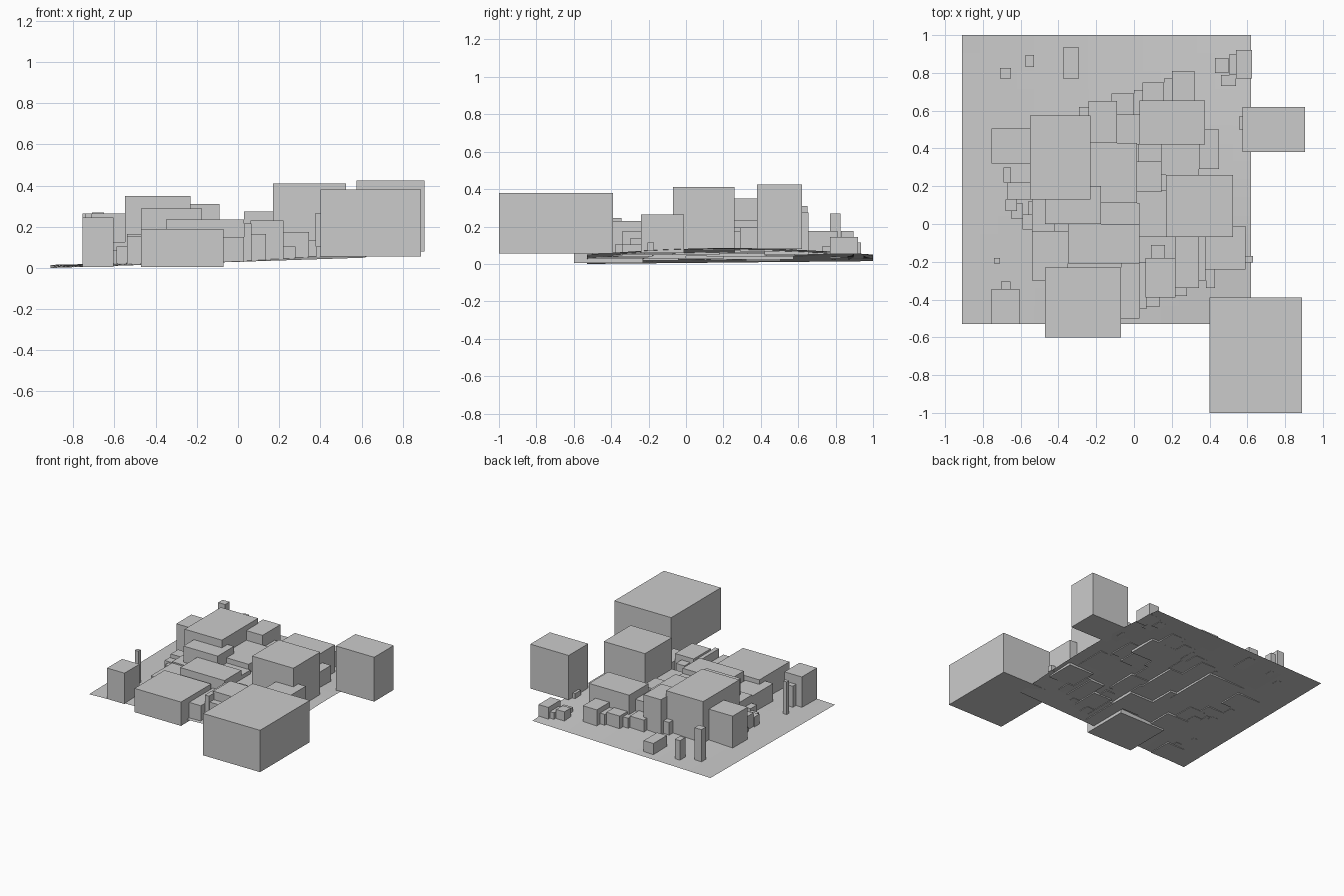
import bpy, bmesh, math


def ground_z(x, y):
    # gently sloping, slightly crowned terrain
    u = min(max((x + 0.91) / 1.53, 0), 1)
    v = min(max((y + 0.53) / 1.53, 0), 1)
    return 0.005 + 0.05 * u + 0.015 * v * (1 - u) + 0.035 * u * math.sin(math.pi * v)


def finish(bm, name):
    me = bpy.data.meshes.new(name)
    bm.to_mesh(me)
    bm.free()
    bpy.context.collection.objects.link(bpy.data.objects.new(name, me))


def block(name, x0, x1, y0, y1, top, base=None):
    if base is None:
        base = min(ground_z(x, y) for x in (x0, x1) for y in (y0, y1))
    bm = bmesh.new()
    bmesh.ops.create_cube(bm, size=1)
    for v in bm.verts:
        v.co = (x1 if v.co.x > 0 else x0, y1 if v.co.y > 0 else y0,
                top if v.co.z > 0 else base)
    finish(bm, name)


def blocks(name, rows):
    for i, r in enumerate(rows):
        block(f"{name}_{i + 1}", *r)


# terrain sheet
bm = bmesh.new()
bmesh.ops.create_grid(bm, x_segments=16, y_segments=16, size=0.765)
for v in bm.verts:
    v.co.x -= 0.145
    v.co.y += 0.235
    v.co.z = ground_z(v.co.x, v.co.y)
finish(bm, "terrain")

# large outer blocks
block("front_right_hall", 0.40, 0.89, -1.0, -0.39, 0.385, 0.06)
block("right_hall", 0.575, 0.905, 0.38, 0.62, 0.43, 0.085)
block("centre_tower", 0.17, 0.525, -0.07, 0.26, 0.415, 0.08)
block("left_tower", -0.55, -0.23, 0.13, 0.575, 0.355)
block("front_hall", -0.47, -0.07, -0.6, -0.23, 0.195, 0.01)
block("back_hall", 0.03, 0.375, 0.42, 0.655, 0.28)

# mid-sized buildings in the dense core
blocks("core_building", [
    (-0.47, -0.175, 0.0, 0.2, 0.295),
    (-0.24, 0.015, 0.11, 0.43, 0.24),
    (-0.24, -0.09, 0.43, 0.65, 0.315),
    (-0.755, -0.55, 0.32, 0.505, 0.27),
    (-0.35, 0.03, -0.21, 0.0, 0.24),
    (-0.175, 0.03, -0.01, 0.11, 0.20),
    (0.375, 0.59, -0.24, -0.01, 0.27),
    (0.06, 0.22, -0.39, -0.18, 0.235),
    (0.09, 0.165, -0.2, -0.11, 0.20),
    (-0.54, -0.35, -0.3, -0.04, 0.16),
    (0.345, 0.45, 0.29, 0.5, 0.20),
    (0.015, 0.145, 0.17, 0.33, 0.20),
    (0.01, 0.17, -0.07, 0.18, 0.17),
    (-0.09, 0.03, 0.42, 0.58, 0.22),
    (0.145, 0.345, 0.26, 0.42, 0.18),
    (0.2, 0.32, 0.655, 0.81, 0.18),
    (-0.755, -0.605, -0.53, -0.345, 0.25),
])

# lower buildings filling the gaps
blocks("low_building", [
    (0.22, 0.345, -0.34, -0.07, 0.18),
    (0.22, 0.28, -0.38, -0.34, 0.11),
    (0.345, 0.38, -0.3, -0.07, 0.14),
    (0.38, 0.43, -0.34, -0.22, 0.11),
    (-0.07, 0.03, -0.5, -0.21, 0.155),
    (0.03, 0.065, -0.45, -0.2, 0.22),
    (0.065, 0.135, -0.44, -0.36, 0.17),
    (0.02, 0.18, 0.33, 0.42, 0.16),
    (-0.54, -0.42, -0.04, 0.13, 0.17),
])

# stepped row along the back
blocks("back_row", [
    (-0.29, -0.24, 0.575, 0.62, 0.14),
    (-0.12, 0.0, 0.58, 0.69, 0.14),
    (0.0, 0.05, 0.58, 0.71, 0.13),
    (0.045, 0.16, 0.65, 0.75, 0.15),
    (0.16, 0.2, 0.655, 0.77, 0.14),
])

# small sheds at the left
blocks("left_shed", [
    (-0.67, -0.51, 0.13, 0.22, 0.13),
    (-0.69, -0.65, 0.22, 0.3, 0.06),
    (-0.68, -0.62, 0.07, 0.13, 0.10),
    (-0.65, -0.59, 0.03, 0.11, 0.09),
    (-0.59, -0.52, -0.03, 0.05, 0.11),
    (-0.56, -0.52, 0.05, 0.12, 0.08),
])

# sheds in the back right corner
blocks("corner_shed", [
    (0.54, 0.625, 0.77, 0.92, 0.15),
    (0.43, 0.5, 0.8, 0.88, 0.13),
    (0.46, 0.54, 0.73, 0.79, 0.10),
    (0.505, 0.54, 0.79, 0.9, 0.11),
    (0.555, 0.58, 0.5, 0.57, 0.12),
    (0.59, 0.63, -0.205, -0.17, 0.12),
])

# free-standing posts
blocks("post", [
    (-0.71, -0.65, 0.77, 0.825, 0.275),
    (-0.575, -0.53, 0.83, 0.895, 0.18),
    (-0.375, -0.29, 0.77, 0.935, 0.12),
    (-0.74, -0.71, -0.21, -0.18, 0.27),
    (-0.705, -0.655, -0.345, -0.305, 0.18),
])

# rest the lowest corner on z = 0
low = min(v.co.z for o in bpy.data.objects for v in o.data.vertices)
for o in bpy.data.objects:
    o.location.z -= low
